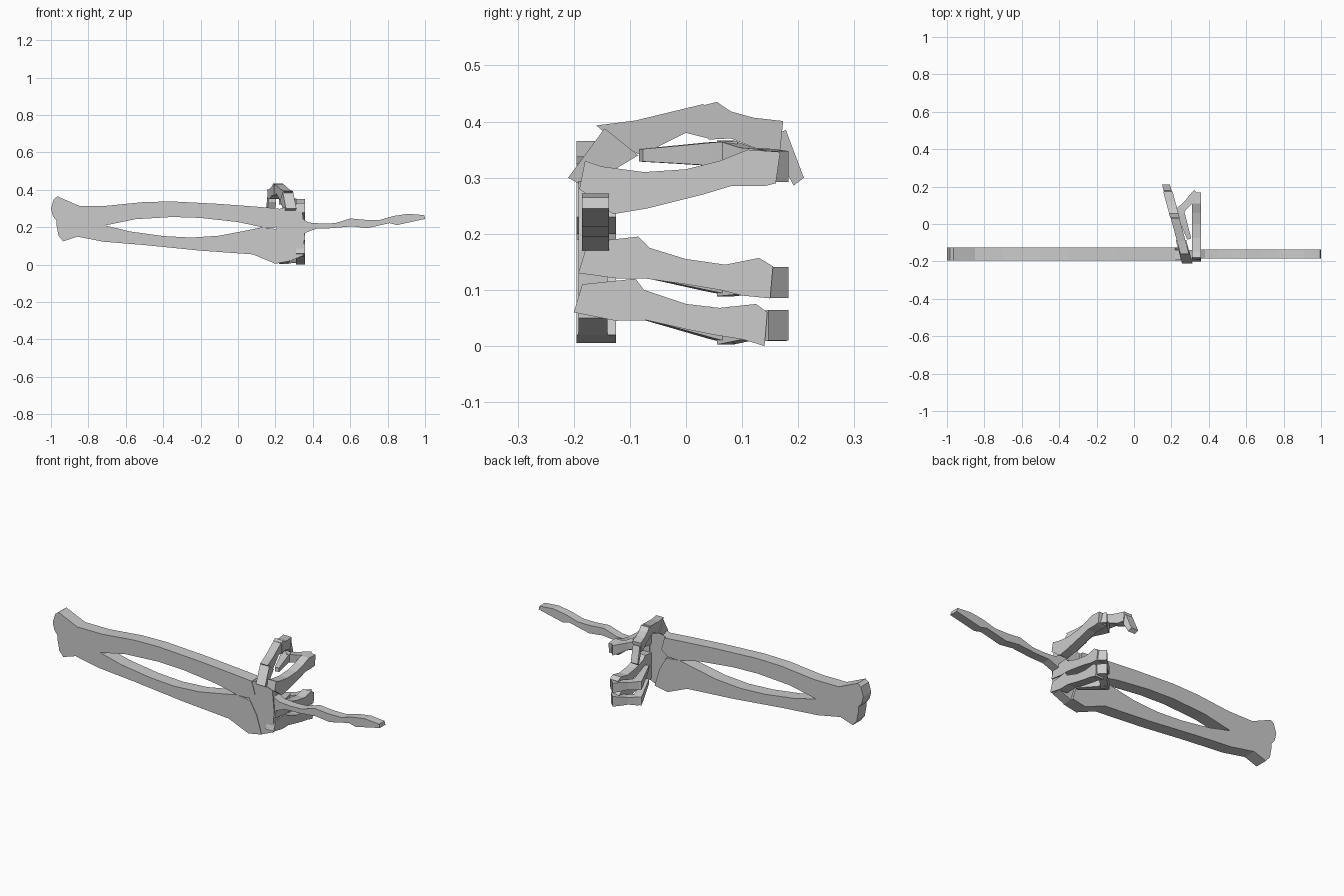
import bpy, bmesh
from mathutils import Vector


def finish(name, bm):
    bmesh.ops.recalc_face_normals(bm, faces=bm.faces[:])
    me = bpy.data.meshes.new(name)
    bm.to_mesh(me)
    bm.free()
    ob = bpy.data.objects.new(name, me)
    bpy.context.collection.objects.link(ob)
    return ob


def prism(name, pts, near, far):
    """Extrude an outline; near and far map a 2D point to 3D."""
    bm = bmesh.new()
    a = [bm.verts.new(near(*p)) for p in pts]
    b = [bm.verts.new(far(*p)) for p in pts]
    bm.faces.new(a)
    bm.faces.new(b)
    n = len(pts)
    for i in range(n):
        j = (i + 1) % n
        bm.faces.new((a[i], a[j], b[j], b[i]))
    return finish(name, bm)


def slab(name, pts, y0, y1):
    return prism(name, pts, lambda x, z: (x, y0, z), lambda x, z: (x, y1, z))


def side(name, pts, x_of_y, w):
    return prism(name, pts, lambda y, z: (x_of_y(y) - w / 2, y, z),
                 lambda y, z: (x_of_y(y) + w / 2, y, z))


def bone(name, p0, p1, h, w, tip):
    """Short phalanx: rectangular sections, narrow in the middle."""
    p0, p1 = Vector(p0), Vector(p1)
    d = p1 - p0
    s = Vector((-d.y, d.x, 0)).normalized()
    bm = bmesh.new()
    rings = []
    for t, k in ((0, 1), (0.25, 0.92), (0.6, 0.72), (1, tip)):
        c = p0 + d * t
        rings.append([bm.verts.new(c + s * (a * w * k / 2) + Vector((0, 0, b * h * k / 2)))
                      for a, b in ((-1, -1), (1, -1), (1, 1), (-1, 1))])
    bm.faces.new(rings[0])
    bm.faces.new(rings[-1])
    for r, q in zip(rings, rings[1:]):
        for i in range(4):
            j = (i + 1) % 4
            bm.faces.new((r[i], r[j], q[j], q[i]))
    return finish(name, bm)


# Forearm: two flat bones side by side
slab("radius", [(-1, .30), (-.985, .35), (-.965, .365), (-.85, .315), (-.7, .315),
                (-.5, .335), (-.35, .338), (-.1, .325), (.1, .31), (.22, .30),
                (.24, .23), (.2, .20), (.13, .20), (0, .228), (-.2, .25), (-.35, .255),
                (-.55, .243), (-.71, .21), (-.97, .235), (-.99, .26)], -.195, -.125)
slab("ulna", [(-.97, .24), (-.71, .21), (-.58, .178), (-.4, .153), (-.25, .145),
              (-.1, .155), (.02, .178), (.13, .20), (.21, .19), (.25, .12), (.28, .02),
              (.2, .005), (.08, .055), (-.2, .075), (-.5, .105), (-.72, .123),
              (-.86, .15), (-.935, .125), (-.96, .155), (-.97, .21)], -.195, -.125)

# Wrist and palm slab
slab("wrist", [(.2, .22), (.21, .295), (.26, .31), (.345, .28), (.355, .17),
               (.35, .05), (.28, .02), (.23, .1)], -.192, -.14)

# Straight pointing finger
slab("pointing_finger", [(.32, .26), (.38, .225), (.45, .22), (.52, .222), (.6, .247),
                         (.68, .24), (.76, .24), (.83, .26), (.91, .272), (.995, .265),
                         (1, .245), (.91, .225), (.85, .212), (.81, .222), (.69, .195),
                         (.61, .205), (.5, .195), (.42, .193), (.36, .17), (.32, .17)],
     -.185, -.137)

# Curled fingers: long base bone, then two bones folding back
low = [(-.2, .06), (-.185, .11), (-.09, .12), (-.075, .1), (0, .075), (.06, .068),
       (.125, .075), (.145, .06), (.14, 0), (.1, .012), (.05, .02), (0, .03),
       (-.07, .046), (-.125, .045)]
mid = [(-.192, .13), (-.175, .185), (-.085, .195), (-.065, .175), (0, .155), (.07, .145),
       (.13, .157), (.155, .142), (.15, .085), (.1, .09), (.06, .1), (0, .11),
       (-.07, .12), (-.12, .12)]
high = [(-.19, .28), (-.18, .33), (-.15, .32), (-.075, .31), (0, .315), (.06, .33),
        (.11, .35), (.168, .346), (.16, .29), (.14, .285), (.08, .285), (.03, .27),
        (-.07, .245), (-.13, .235)]
for label, outline, z in (("lower", low, (.037, .026, .06)),
                          ("middle", mid, (.113, .112, .135)),
                          ("upper", high, (.32, .343, .34))):
    side(label + "_finger_base", outline, lambda y: .334, .05)
    bone(label + "_finger_joint", (.34, .165, z[0]), (.245, .07, z[1]), .055, .05, .85)
    bone(label + "_finger_tip", (.24, .085, z[1]), (.295, -.08, z[2]), .045, .045, .5)


# Thumb: three slanted bones arching over the top
def slant(y):
    return .228 - .27 * y


side("thumb_base", [(-.21, .30), (-.145, .388), (-.085, .34), (-.18, .283)], slant, .056)
side("thumb_middle", [(-.16, .393), (-.09, .402), (.03, .431), (.045, .425), (.04, .37),
                      (0, .38), (-.08, .34), (-.12, .36)], slant, .046)
side("thumb_end", [(.035, .43), (.055, .435), (.08, .418), (.12, .407), (.173, .401),
                   (.168, .35), (.13, .35), (.08, .37), (.04, .368)], slant, .05)
side("thumb_tip", [(.165, .38), (.178, .385), (.21, .30), (.192, .286), (.165, .335)],
     slant, .042)
